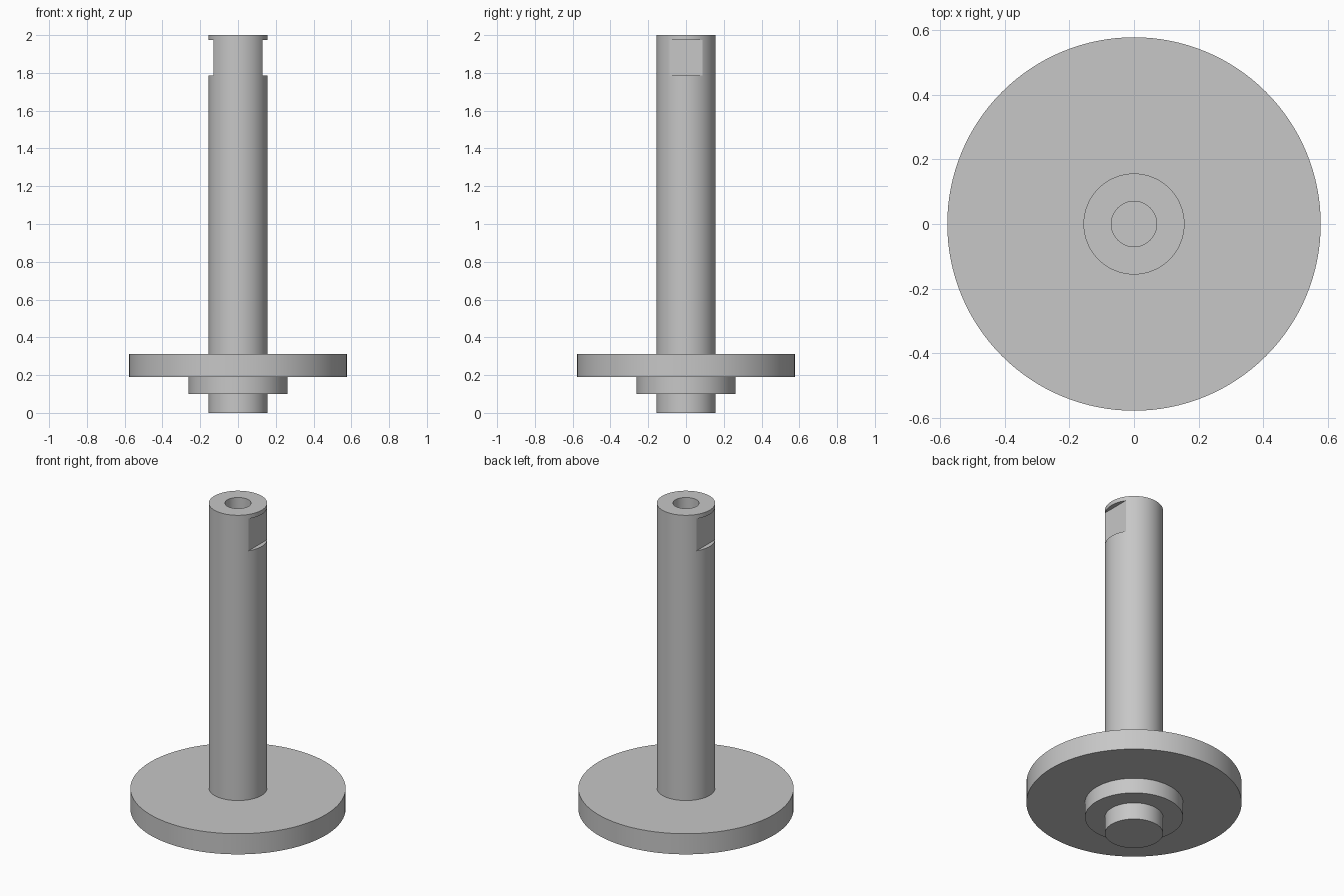
import bpy, bmesh, math
from mathutils import Matrix, Vector

cube = bpy.data.objects.get("Cube")
if cube:
    bpy.data.objects.remove(cube, do_unlink=True)

SHAFT_R = 0.156
FLAT_X = 0.13
FLAT_Z = (1.785, 1.975)

steel = bpy.data.materials.new("grey steel")
steel.use_nodes = True
colour = (0.57, 0.57, 0.57, 1)
steel.diffuse_color = colour
steel.node_tree.nodes["Principled BSDF"].inputs["Base Color"].default_value = colour


def add_object(name, bm):
    bmesh.ops.recalc_face_normals(bm, faces=bm.faces)
    mesh = bpy.data.meshes.new(name)
    bm.to_mesh(mesh)
    bm.free()
    obj = bpy.data.objects.new(name, mesh)
    bpy.context.collection.objects.link(obj)
    return obj


def lathe(name, profile, steps=128):
    bm = bmesh.new()
    verts = [bm.verts.new((r, 0, z)) for r, z in profile]
    edges = [bm.edges.new(pair) for pair in zip(verts, verts[1:])]
    bmesh.ops.spin(bm, geom=verts + edges, cent=(0, 0, 0), axis=(0, 0, 1),
                   angle=math.tau, steps=steps, use_duplicate=False)
    bmesh.ops.remove_doubles(bm, verts=bm.verts, dist=1e-5)
    return add_object(name, bm)


# Turned body: lower spigot, collar, flange, shaft and blind bore
spindle = lathe("flanged_spindle", [
    (0, 0), (SHAFT_R, 0), (SHAFT_R, 0.1),
    (0.263, 0.1), (0.263, 0.19),
    (0.577, 0.19), (0.577, 0.312),
    (SHAFT_R, 0.312), (SHAFT_R, 2),
    (0.07, 2), (0.07, 1.65), (0, 1.65),
])
spindle.data.materials.append(steel)

# Pair of spanner flats cut below the top lip
bottom, top = FLAT_Z
depth = 0.2
bm = bmesh.new()
for side in (-1, 1):
    centre = Vector((side * (FLAT_X + depth / 2), 0, (bottom + top) / 2))
    size = Matrix.Diagonal((depth, 0.5, top - bottom, 1))
    bmesh.ops.create_cube(bm, size=1, matrix=Matrix.Translation(centre) @ size)
cutter = add_object("spanner_flat_cutter", bm)
cutter.hide_render = True

cut = spindle.modifiers.new("spanner_flats", "BOOLEAN")
cut.operation = "DIFFERENCE"
cut.solver = "EXACT"
cut.object = cutter

bpy.ops.object.select_all(action="DESELECT")
spindle.select_set(True)
bpy.context.view_layer.objects.active = spindle
bpy.ops.object.modifier_apply(modifier=cut.name)
bpy.data.objects.remove(cutter, do_unlink=True)
bpy.ops.object.shade_smooth_by_angle(angle=math.radians(25))
